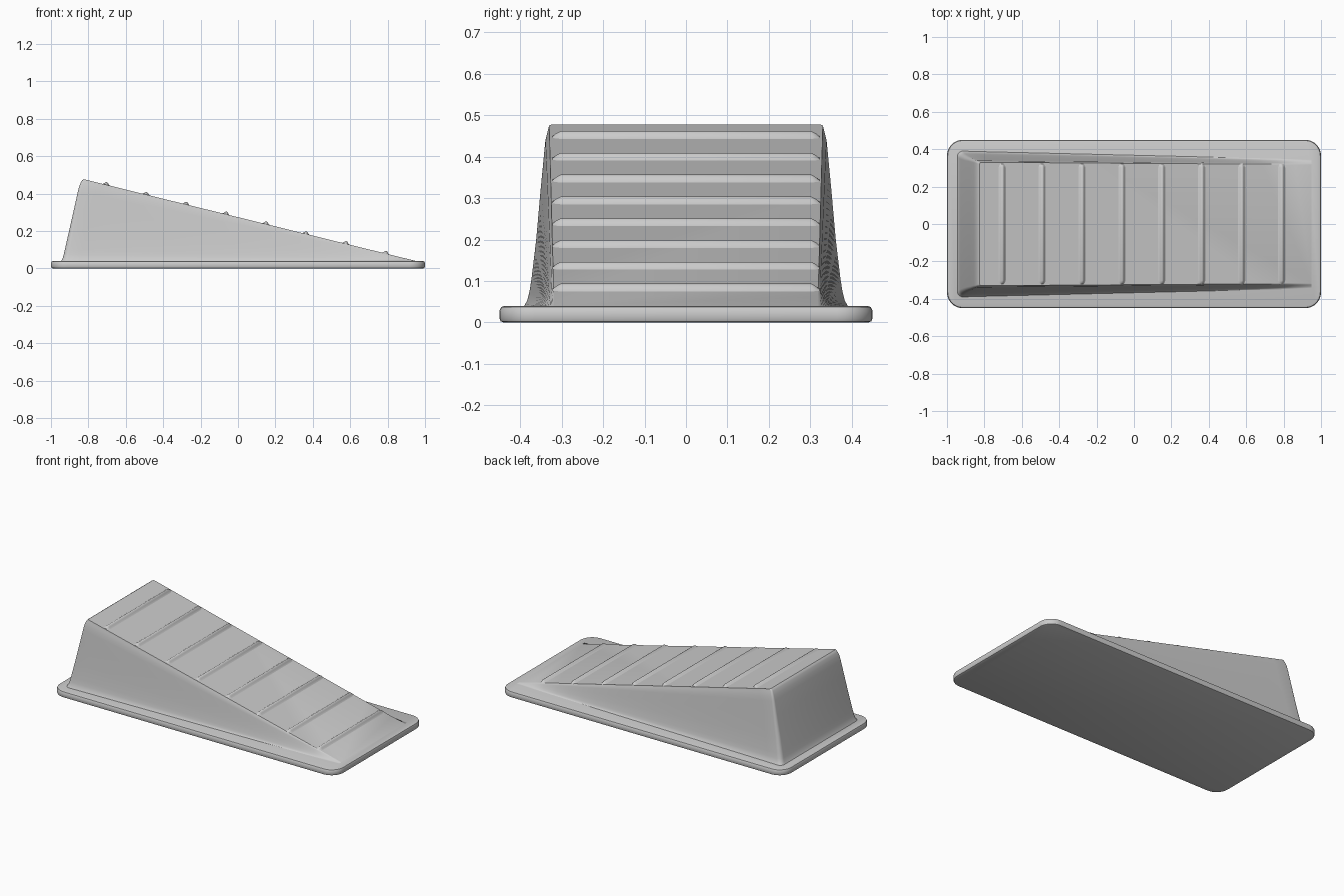
import bpy, bmesh, math

if "Cube" in bpy.data.objects:
    bpy.data.objects.remove(bpy.data.objects["Cube"])

BASE_Z, TOP_Z = 0.04, 0.477
X_BACK, X_TIP = -0.825, 0.95
SLOPE = (TOP_Z - BASE_Z) / (X_TIP - X_BACK)


def make_object(name, bm, angle=35):
    bmesh.ops.recalc_face_normals(bm, faces=bm.faces[:])
    me = bpy.data.meshes.new(name)
    bm.to_mesh(me)
    bm.free()
    ob = bpy.data.objects.new(name, me)
    bpy.context.collection.objects.link(ob)
    bpy.ops.object.select_all(action='DESELECT')
    ob.select_set(True)
    bpy.context.view_layer.objects.active = ob
    bpy.ops.object.shade_smooth_by_angle(angle=math.radians(angle))
    return ob


def loft(bm, rings, closed=False):
    rows = [[bm.verts.new(p) for p in r] for r in rings]
    n = len(rows[0])
    for a, b in zip(rows, rows[1:]):
        for i in range(n if closed else n - 1):
            j = (i + 1) % n
            bm.faces.new((a[i], a[j], b[j], b[i]))
    return rows


def rounded_rect(hx, hy, r, z, steps=8):
    pts = []
    for k, (sx, sy) in enumerate([(1, 1), (-1, 1), (-1, -1), (1, -1)]):
        for i in range(steps + 1):
            a = math.pi / 2 * (k + i / steps)
            pts.append((sx * (hx - r) + r * math.cos(a),
                        sy * (hy - r) + r * math.sin(a), z))
    return pts


# Base plate: rounded rectangle with softened rims
bm = bmesh.new()
rim = [(0.01, 0), (0.003, 0.003), (0, 0.01), (0, 0.028), (0.004, 0.037), (0.013, BASE_Z)]
rows = loft(bm, [rounded_rect(1 - d, 0.45 - d, 0.085 - d, z) for d, z in rim], True)
bm.faces.new(rows[0])
bm.faces.new(rows[-1])
make_object("base_plate", bm)

# Ramp body: stacked U-shaped rings (height fraction, back flare, side flare)
levels = [(0, 1, 1), (0.03, 0.94, 0.88), (0.08, 0.89, 0.79), (0.15, 0.83, 0.71),
          (0.37, 0.65, 0.52), (0.65, 0.42, 0.34), (0.85, 0.26, 0.2),
          (0.92, 0.19, 0.15), (0.97, 0.11, 0.06), (0.99, 0.06, 0.02), (1, 0, 0)]
rings = []
for f, back, side in levels:
    xb = X_BACK - 0.12 * back
    length = X_TIP - xb
    r = 0.008 + 0.022 * back

    def half_width(u):
        return 0.33 - 0.012 * u + side * (0.06 - 0.033 * u)

    half = []
    for i in range(20, 0, -1):
        u = i / 20
        half.append((u, half_width(u)))
    for i in range(6):
        a = math.pi / 2 * i / 5
        u = r * (1 - math.sin(a)) / length
        half.append((u, half_width(0) - r * (1 - math.cos(a))))
    path = half + [(u, -y) for u, y in reversed(half)]
    rings.append([(xb + u * length, y, BASE_Z + f * (TOP_Z - BASE_Z) * (1 - u))
                  for u, y in path])
bm = bmesh.new()
rows = loft(bm, rings)
bm.faces.new(rows[-1])
make_object("ramp_body", bm, 40)

# Grip ribs across the slope, tapering out at both ends
tilt = math.atan(SLOPE)
for k in range(8):
    xc = -0.705 + k * 0.2135
    zc = TOP_Z - SLOPE * (xc - X_BACK)
    rings = []
    for y, s in [(-0.322, 0), (-0.314, 0.55), (-0.302, 1),
                 (0.302, 1), (0.314, 0.55), (0.322, 0)]:
        ring = []
        for i in range(9):
            t = -1 + i / 4
            along = 0.021 * t * (0.6 + 0.4 * s)
            up = 0.0145 * s * (0.5 + 0.5 * math.cos(math.pi * t)) - 0.0005 * (abs(t) == 1)
            ring.append((xc + along * math.cos(tilt) + up * math.sin(tilt), y,
                         zc - along * math.sin(tilt) + up * math.cos(tilt)))
        rings.append(ring)
    bm = bmesh.new()
    loft(bm, rings)
    make_object(f"grip_rib_{k + 1}", bm, 50)
